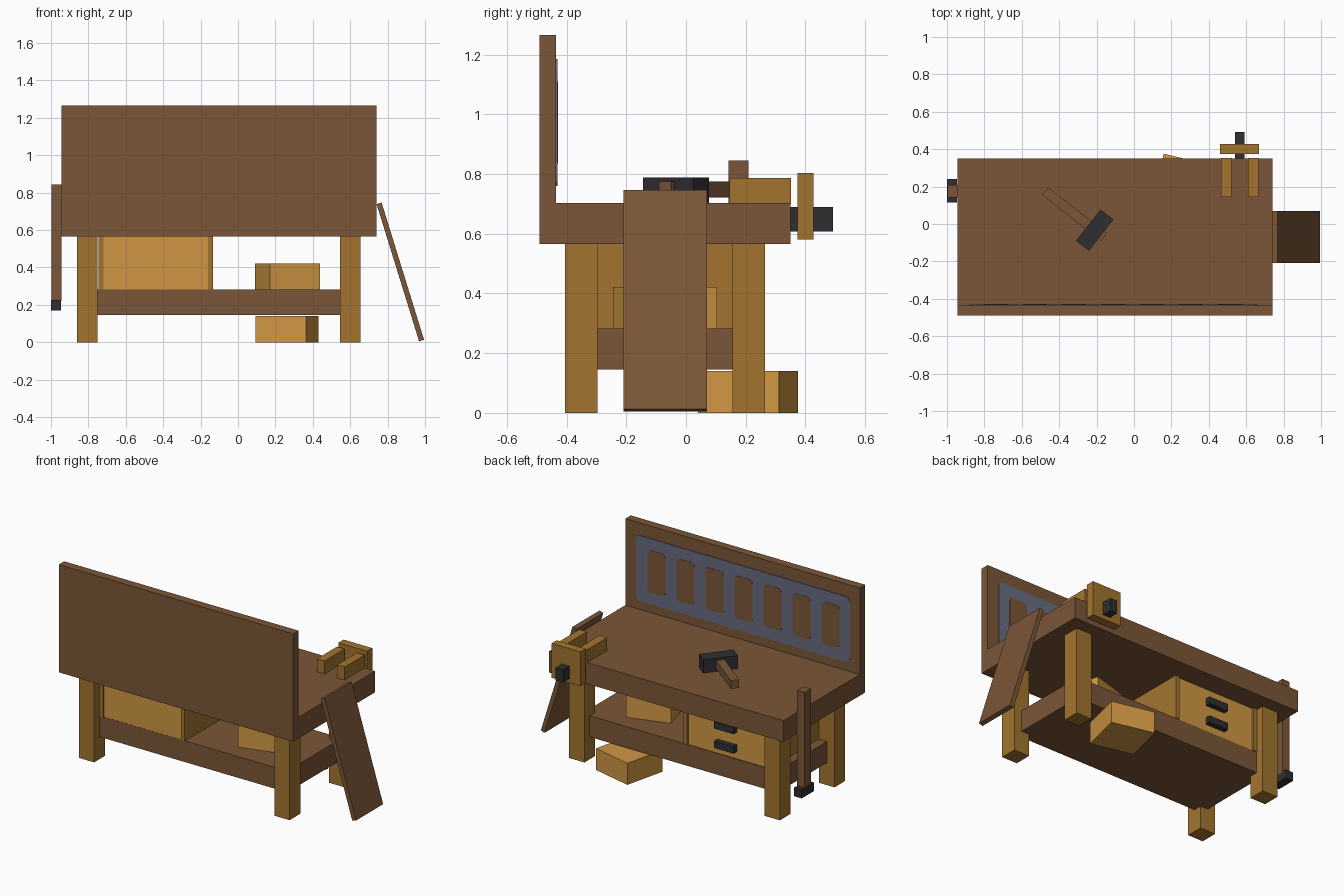
import bpy, bmesh, math
from mathutils import Matrix

if "Cube" in bpy.data.objects:
    bpy.data.objects.remove(bpy.data.objects["Cube"])


def srgb(r, g, b):
    def lin(c):
        c /= 255
        return c / 12.92 if c <= 0.04045 else ((c + 0.055) / 1.055) ** 2.4
    return (lin(r), lin(g), lin(b), 1)


def material(name, r, g, b):
    m = bpy.data.materials.new(name)
    m.diffuse_color = srgb(r, g, b)
    m.use_nodes = True
    m.node_tree.nodes["Principled BSDF"].inputs["Base Color"].default_value = m.diffuse_color
    return m


BROWN = material("brown wood", 122, 86, 55)
GOLD = material("golden wood", 162, 116, 47)
LIGHT = material("light wood", 208, 151, 68)
BLACK = material("black iron", 46, 47, 49)
SLATE = material("slate blue", 104, 109, 128)


def finish(name, bm, mat, matrix=None):
    bmesh.ops.recalc_face_normals(bm, faces=bm.faces)
    me = bpy.data.meshes.new(name)
    bm.to_mesh(me)
    bm.free()
    me.materials.append(mat)
    ob = bpy.data.objects.new(name, me)
    if matrix:
        ob.matrix_world = matrix
    bpy.context.collection.objects.link(ob)
    return ob


def block(name, center, size, mat, angle=0, axis='Z'):
    bm = bmesh.new()
    bmesh.ops.create_cube(bm, size=1, matrix=Matrix.Diagonal((*size, 1)))
    return finish(name, bm, mat, Matrix.Translation(center)
                  @ Matrix.Rotation(math.radians(angle), 4, axis))


def span(name, x, y, z, mat):
    """Block given by its limits on each axis."""
    return block(name, [(a + b) / 2 for a, b in (x, y, z)],
                 [b - a for a, b in (x, y, z)], mat)


def extrude(name, points, vector, mat):
    bm = bmesh.new()
    face = bm.faces.new([bm.verts.new(p) for p in points])
    ext = bmesh.ops.extrude_face_region(bm, geom=[face], use_keep_orig=True)
    bmesh.ops.translate(bm, vec=vector, verts=[
        v for v in ext["geom"] if isinstance(v, bmesh.types.BMVert)])
    return finish(name, bm, mat)


def rounded_plate(name, cx, cz, w, h, r, y, depth, mat):
    """Thin upright plate with rounded corners."""
    pts = []
    for i, (sx, sz) in enumerate(((1, 1), (-1, 1), (-1, -1), (1, -1))):
        for step in range(4):
            a = math.radians(90 * i + 30 * step)
            pts.append((cx + sx * (w / 2 - r) + r * math.cos(a), y,
                        cz + sz * (h / 2 - r) + r * math.sin(a)))
    return extrude(name, pts, (0, depth, 0), mat)


# Worktop and upright back board, one L-shaped section
section = [(-0.49, 0.565), (0.35, 0.565), (0.35, 0.703), (-0.435, 0.703),
           (-0.435, 1.265), (-0.49, 1.265)]
extrude("worktop_and_back_board", [(-0.945, y, z) for y, z in section],
        (1.685, 0, 0), BROWN)

# Painted tool rack panel with seven slots
rounded_plate("rack_panel", -0.108, 0.972, 1.535, 0.425, 0.03, -0.436, 0.005, SLATE)
for i in range(7):
    rounded_plate("rack_slot", 0.513 - i * 0.2085, 0.972, 0.13, 0.275, 0.025,
                  -0.432, 0.003, BROWN)

# Legs and lower shelf
for x in (-0.805, 0.6):
    for y in (-0.351, 0.21):
        block("leg", (x, y, 0.2835), (0.11, 0.11, 0.567), GOLD)
span("lower_shelf", (-0.805, 0.6), (-0.351, 0.21), (0.145, 0.283), BROWN)

# Drawer cabinet with two handles
span("drawer_unit", (-0.72, -0.16), (-0.35, 0.205), (0.282, 0.566), LIGHT)
for x in (-0.7325, -0.1475):
    block("cabinet_side", (x, -0.07, 0.424), (0.027, 0.575, 0.284), GOLD)
for z in (0.352, 0.478):
    block("drawer_handle", (-0.44, 0.222, z), (0.14, 0.035, 0.045), BLACK)

# Loose wooden boxes
block("shelf_box", (0.265, -0.07, 0.352), (0.281, 0.281, 0.14), LIGHT, 16.5)
block("floor_box", (0.262, 0.208, 0.07), (0.278, 0.278, 0.14), LIGHT, -13.5)

# Vise
for x in (0.4925, 0.6375):
    span("vise_arm", (x - 0.0275, x + 0.0275), (0.145, 0.352), (0.70, 0.787), GOLD)
span("vise_jaw", (0.46, 0.667), (0.373, 0.427), (0.58, 0.803), GOLD)
span("vise_screw", (0.54, 0.592), (0.345, 0.492), (0.607, 0.69), BLACK)

# Hammer lying on the worktop
block("hammer_head", (-0.21, -0.033, 0.745), (0.213, 0.087, 0.086), BLACK, 52)
block("hammer_handle", (-0.318, 0.053, 0.7475), (0.40, 0.052, 0.053), BROWN, 142)

# Long mallet resting against the left end
span("mallet_shaft", (-0.998, -0.945), (0.142, 0.209), (0.222, 0.845), BROWN)
span("mallet_head", (-1.0, -0.945), (0.115, 0.24), (0.17, 0.226), BLACK)

# Plank leaning on the right end
block("leaning_plank", (0.868, -0.07, 0.376), (0.028, 0.279, 0.768), BROWN, -17.2, 'Y')
